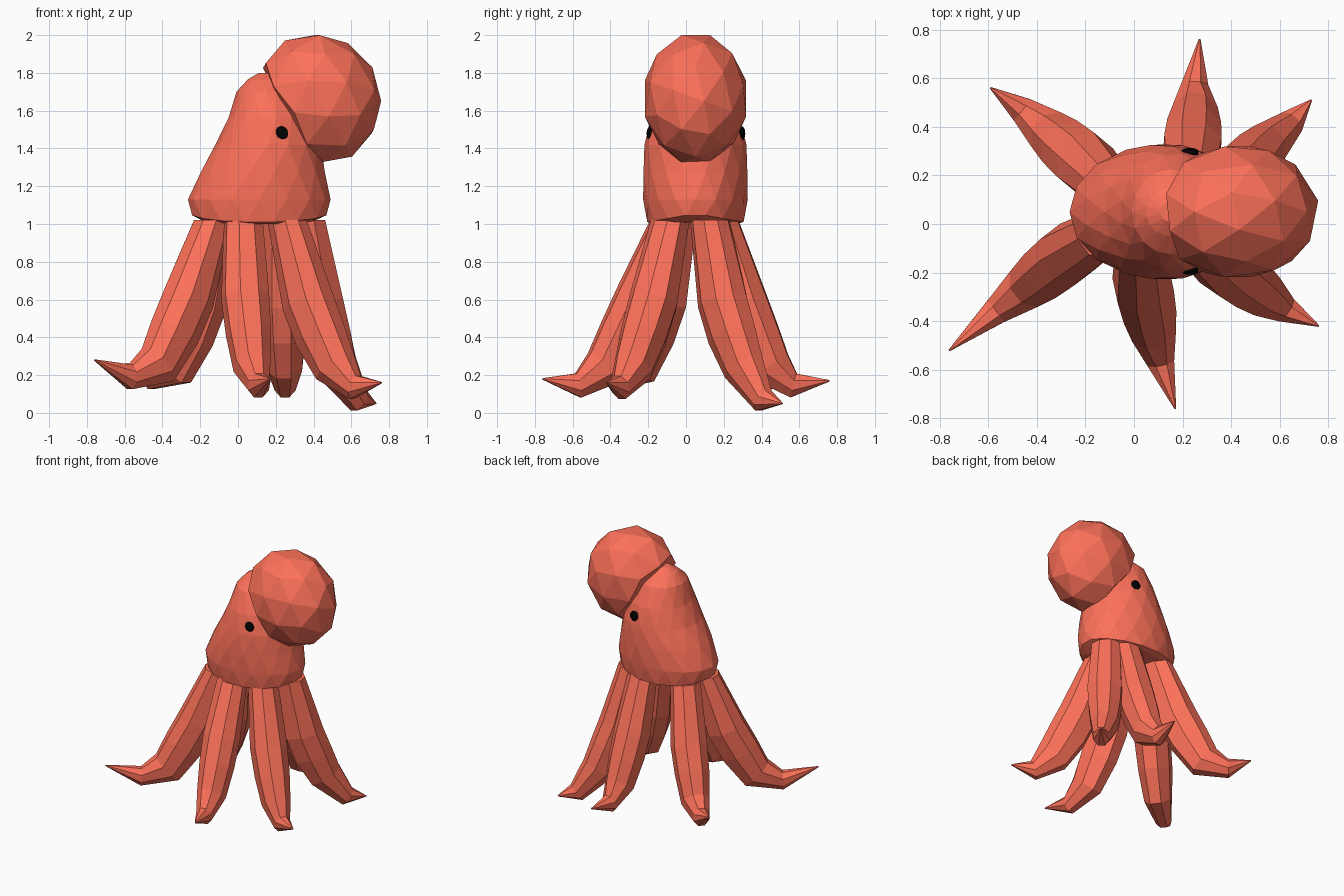
import bpy, bmesh, math
from mathutils import Vector, Matrix

if "Cube" in bpy.data.objects:
    bpy.data.objects.remove(bpy.data.objects["Cube"])


def material(name, color):
    m = bpy.data.materials.new(name)
    m.diffuse_color = color
    m.use_nodes = True
    m.node_tree.nodes["Principled BSDF"].inputs["Base Color"].default_value = m.diffuse_color
    return m


CORAL = material("coral", (0.98, 0.165, 0.1, 1))
BLACK = material("black", (0.001, 0.001, 0.001, 1))


def finish(bm, name, mat):
    bmesh.ops.recalc_face_normals(bm, faces=bm.faces)
    me = bpy.data.meshes.new(name)
    bm.to_mesh(me)
    bm.free()
    me.materials.append(mat)
    ob = bpy.data.objects.new(name, me)
    bpy.context.collection.objects.link(ob)
    return ob


def loft(rings, name, mat, stagger=False):
    """Skin a list of equal-length point rings and cap both ends."""
    bm = bmesh.new()
    rows = [[bm.verts.new(p) for p in r] for r in rings]
    n = len(rows[0])
    for k, (a, b) in enumerate(zip(rows, rows[1:])):
        for i in range(n):
            j = (i + 1) % n
            if not stagger:
                bm.faces.new((a[i], a[j], b[j], b[i]))
            elif k % 2 == 0:
                bm.faces.new((a[i], a[j], b[i]))
                bm.faces.new((a[j], b[j], b[i]))
            else:
                bm.faces.new((a[i], a[j], b[j]))
                bm.faces.new((a[i], b[j], b[i]))
    bm.faces.new(rows[0])
    bm.faces.new(rows[-1])
    return finish(bm, name, mat)


# Head: z, left x, right x, half depth, droop of the front and back rim
SIDES = 16
profile = [(1.02, -0.19, 0.41, 0.22, 0.02), (1.055, -0.25, 0.475, 0.26, 0.045),
           (1.13, -0.265, 0.49, 0.277, 0.0), (1.28, -0.20, 0.465, 0.28, 0),
           (1.42, -0.12, 0.44, 0.27, 0), (1.56, -0.055, 0.38, 0.24, 0),
           (1.70, -0.008, 0.31, 0.175, 0), (1.765, 0.05, 0.25, 0.10, 0),
           (1.80, 0.11, 0.18, 0.04, 0)]
rings = []
for k, (z, x0, x1, ry, droop) in enumerate(profile):
    ring = []
    for i in range(SIDES):
        t = math.tau * (i + 0.5 * (k % 2)) / SIDES
        ring.append(((x0 + x1) / 2 + (x1 - x0) / 2 * math.cos(t),
                     0.05 + ry * math.sin(t), z - droop * abs(math.sin(t))))
    rings.append(ring)
loft(rings, "head", CORAL, stagger=True)

# Mantle: faceted ball, flattened where it meets the head
bm = bmesh.new()
bmesh.ops.create_icosphere(bm, subdivisions=2, radius=1)
bm.transform(Matrix.Rotation(math.radians(18), 4, 'Z'))
for v in bm.verts:
    v.co = Vector((v.co.x * 0.355, v.co.y * 0.282, max(v.co.z * 0.33, -0.18)))
bm.transform(Matrix.Translation((0.426, 0.05, 1.664)) @ Matrix.Rotation(math.radians(60), 4, 'Y'))
finish(bm, "mantle", CORAL)

# Eyes
for name, y in (("right_eye", -0.19), ("left_eye", 0.295)):
    bm = bmesh.new()
    bmesh.ops.create_uvsphere(bm, u_segments=10, v_segments=6, radius=0.038)
    bm.transform(Matrix.Translation((0.23, y, 1.48)) @ Matrix.Diagonal((1, 0.5, 1, 1)))
    finish(bm, name, BLACK)

# Tentacles: root, knee, ankle, foot and tip of each centre line
paths = {
    "front_tentacle": [(0.03, -0.11, 1.03), (0.04, -0.26, 0.62), (0.075, -0.43, 0.25), (0.11, -0.57, 0.145), (0.17, -0.76, 0.18)],
    "back_tentacle": [(0.23, 0.20, 1.03), (0.24, 0.32, 0.60), (0.25, 0.45, 0.25), (0.25, 0.57, 0.145), (0.27, 0.76, 0.17)],
    "front_right_tentacle": [(0.28, -0.09, 1.03), (0.39, -0.18, 0.60), (0.52, -0.28, 0.25), (0.62, -0.35, 0.135), (0.76, -0.42, 0.16)],
    "back_right_tentacle": [(0.37, 0.14, 1.03), (0.44, 0.21, 0.60), (0.53, 0.31, 0.25), (0.64, 0.41, 0.065), (0.73, 0.51, 0.05)],
    "back_left_tentacle": [(-0.11, 0.16, 1.03), (-0.21, 0.26, 0.60), (-0.34, 0.37, 0.25), (-0.46, 0.47, 0.19), (-0.59, 0.56, 0.26)],
    "front_left_tentacle": [(-0.15, -0.05, 1.03), (-0.28, -0.13, 0.62), (-0.43, -0.25, 0.26), (-0.57, -0.36, 0.19), (-0.76, -0.52, 0.28)],
}
# Per ring: half width, outer depth, inner depth (the inner side is deeper)
sections = [(0.105, 0.085, 0.14), (0.128, 0.115, 0.175), (0.12, 0.115, 0.175),
            (0.10, 0.115, 0.135), (0.06, 0.07, 0.07), (0.004, 0.004, 0.004)]
for name, pts in paths.items():
    pts = [Vector(p) for p in pts]
    pts.insert(2, pts[1].lerp(pts[2], 0.5))
    out = pts[-1] - pts[0]
    side = Vector((-out.y, out.x, 0)).normalized()
    rings = []
    for i, (p, (w, d_out, d_in)) in enumerate(zip(pts, sections)):
        along = (pts[min(i + 1, 5)] - pts[max(i - 1, 0)]).normalized()
        inward = side.cross(along)
        ring = []
        for k in range(8):
            t = math.tau * (k + 0.5) / 8
            d = d_in if math.sin(t) > 0 else d_out
            ring.append(p + side * w * math.cos(t) + inward * d * math.sin(t))
        if i == 0:                       # level root hidden under the head
            for q in ring:
                q.z = 1.02
        rings.append(ring)
    loft(rings, name, CORAL)
